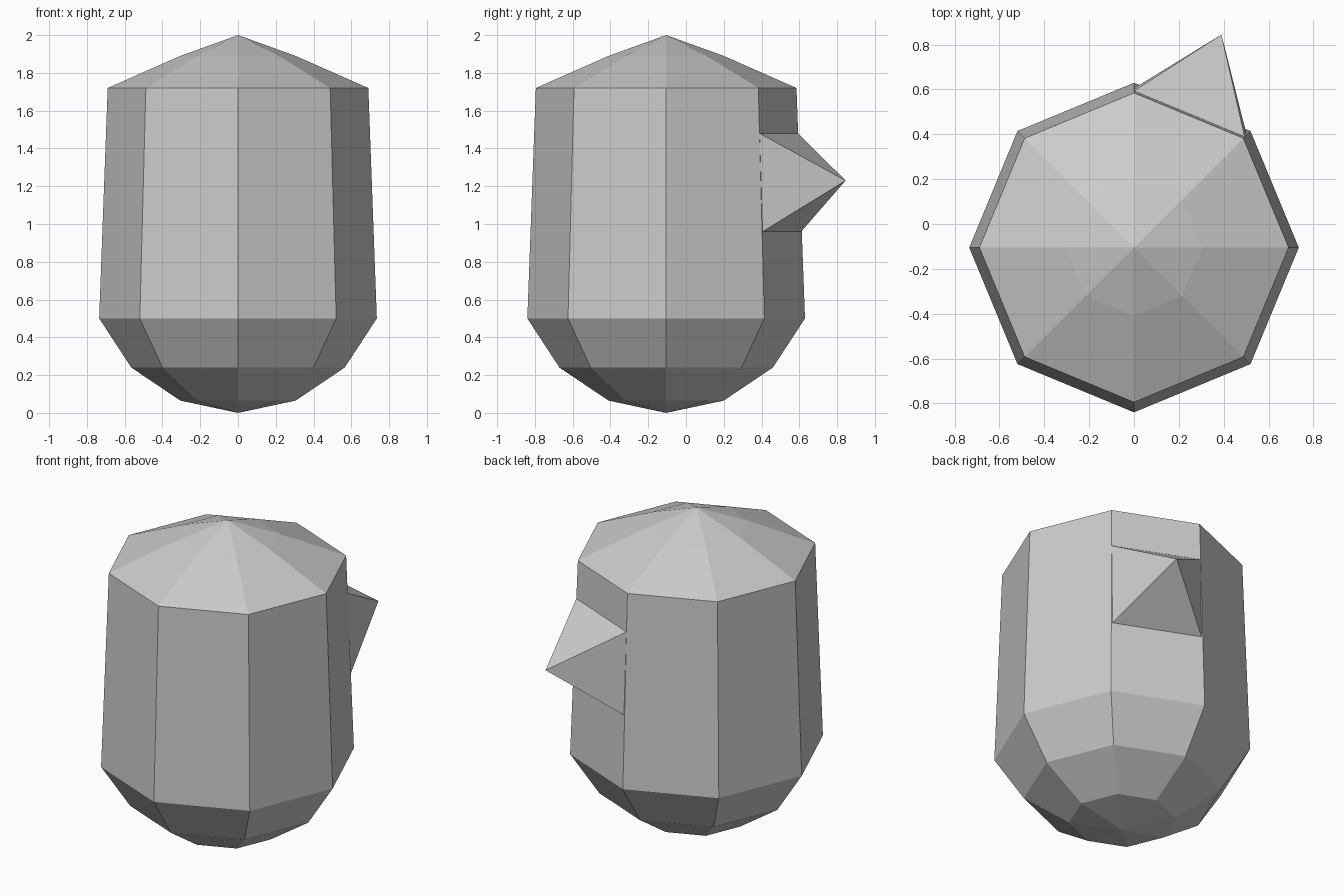
import bpy, bmesh
from math import sin, cos, pi
from mathutils import Vector

if "Cube" in bpy.data.objects:
    bpy.data.objects.remove(bpy.data.objects["Cube"])

CY = -0.105   # body axis position in y
SIDES = 8


def make_object(name, verts, faces):
    mesh = bpy.data.meshes.new(name)
    mesh.from_pydata(verts, [], faces)
    bm = bmesh.new()
    bm.from_mesh(mesh)
    bmesh.ops.recalc_face_normals(bm, faces=bm.faces)
    bm.to_mesh(mesh)
    bm.free()
    obj = bpy.data.objects.new(name, mesh)
    bpy.context.collection.objects.link(obj)
    return obj


def ring_point(r, z, i):
    a = 2 * pi * i / SIDES
    return Vector((r * cos(a), CY + r * sin(a), z))


# Body: eight-sided turned profile closed by a point at each end
rings = [(0.305, 0.065), (0.565, 0.24), (0.735, 0.5), (0.69, 1.72), (0.305, 1.89)]
verts = [ring_point(r, z, i) for r, z in rings for i in range(SIDES)]
verts += [(0, CY, 0), (0, CY, 2)]
bottom, top = len(verts) - 2, len(verts) - 1
last = (len(rings) - 1) * SIDES
faces = []
for i in range(SIDES):
    j = (i + 1) % SIDES
    faces += [(bottom, j, i), (top, last + i, last + j)]
    for k in range(0, last, SIDES):
        faces.append((k + i, k + j, k + SIDES + j, k + SIDES + i))
make_object("body", verts, faces)

# Nose: four-sided pyramid seated on the back right wall panel
base = []
for r, z in ((0.718, 0.96), (0.699, 1.48)):
    a, b = ring_point(r, z, 1), ring_point(r, z, 2)
    mid, along = (a + b) / 2, (b - a).normalized()
    base += [mid - along * 0.267, mid + along * 0.267]
tip = Vector((0.39, 0.845, 1.23))
make_object("nose", base + [tip],
            [(0, 1, 3, 2), (0, 1, 4), (1, 3, 4), (3, 2, 4), (2, 0, 4)])
